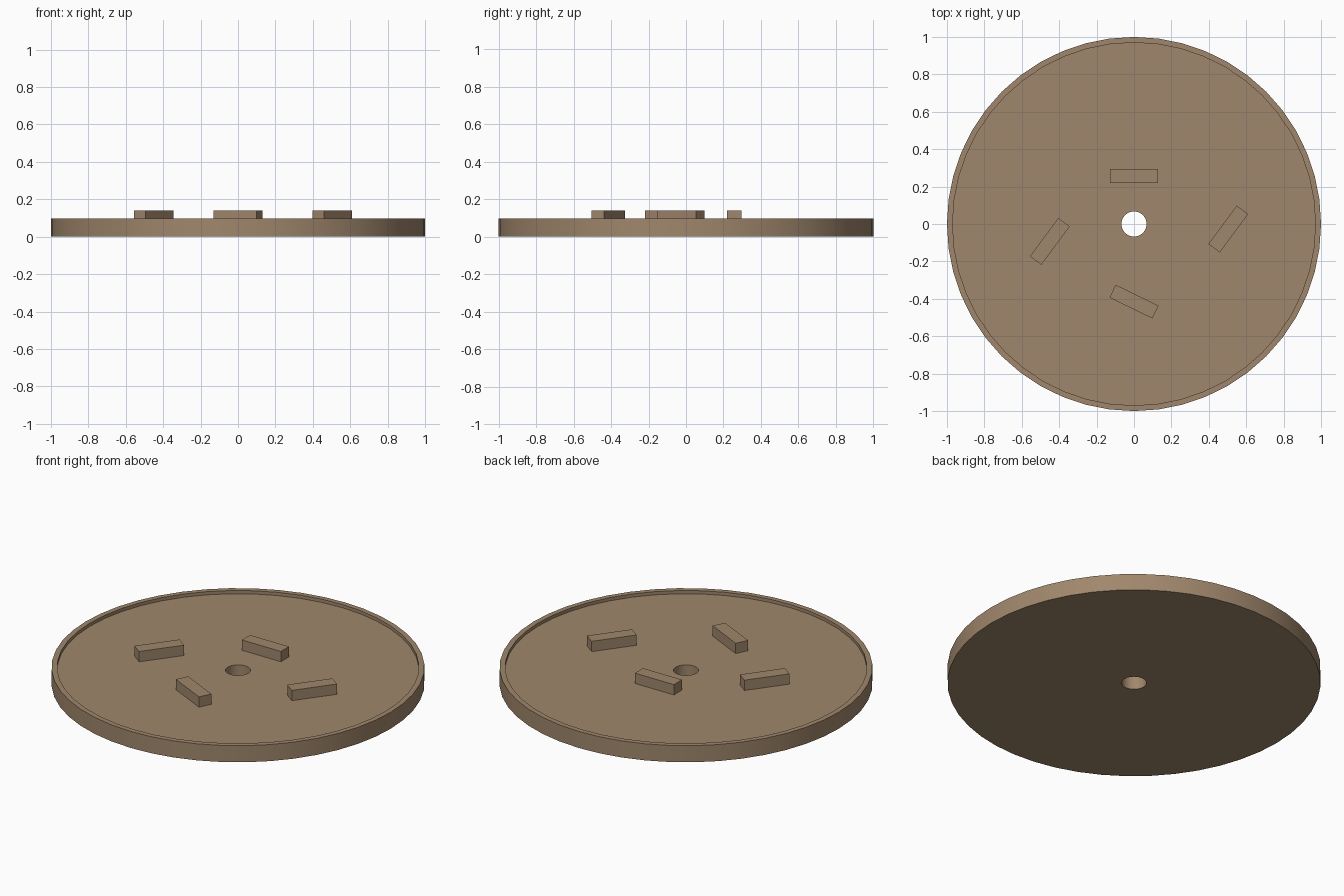
import bpy, bmesh, math

if "Cube" in bpy.data.objects:
    bpy.data.objects.remove(bpy.data.objects["Cube"])

SEGMENTS = 48
FLOOR_Z = 0.079

brown = bpy.data.materials.new("warm brown")
brown.diffuse_color = (0.352, 0.242, 0.150, 1)
brown.use_nodes = True
brown.node_tree.nodes["Principled BSDF"].inputs["Base Color"].default_value = brown.diffuse_color


def add_object(name, bm):
    bmesh.ops.recalc_face_normals(bm, faces=bm.faces)
    mesh = bpy.data.meshes.new(name)
    bm.to_mesh(mesh)
    bm.free()
    mesh.materials.append(brown)
    obj = bpy.data.objects.new(name, mesh)
    bpy.context.collection.objects.link(obj)
    return obj


# Round plate: closed profile (radius, height) turned around z, with raised rim and centre hole
profile = [(0.067, 0), (1, 0), (1, 0.098), (0.97, 0.098), (0.97, FLOOR_Z), (0.067, FLOOR_Z)]
bm = bmesh.new()
rings = []
for i in range(SEGMENTS):
    a = 2 * math.pi * i / SEGMENTS
    rings.append([bm.verts.new((r * math.cos(a), r * math.sin(a), z)) for r, z in profile])
for i in range(SEGMENTS):
    a, b = rings[i], rings[(i + 1) % SEGMENTS]
    for j in range(len(profile)):
        k = (j + 1) % len(profile)
        bm.faces.new((a[j], b[j], b[k], a[k]))
plate = add_object("round_plate", bm)
bpy.context.view_layer.objects.active = plate
plate.select_set(True)
bpy.ops.object.shade_smooth_by_angle(angle=math.radians(30))

# Four raised bars on the plate: x, y, turn in degrees
bars = [(0, 0.257, 0), (0.504, -0.027, 53.5), (-0.45, -0.093, 53.5), (0, -0.415, -26)]
for n, (x, y, turn) in enumerate(bars, 1):
    bm = bmesh.new()
    bmesh.ops.create_cube(bm, size=1)
    bottom, top = FLOOR_Z - 0.01, 0.14
    bmesh.ops.scale(bm, vec=(0.255, 0.076, top - bottom), verts=bm.verts)
    bar = add_object(f"raised_bar_{n}", bm)
    bar.location = (x, y, (top + bottom) / 2)
    bar.rotation_euler.z = math.radians(turn)
